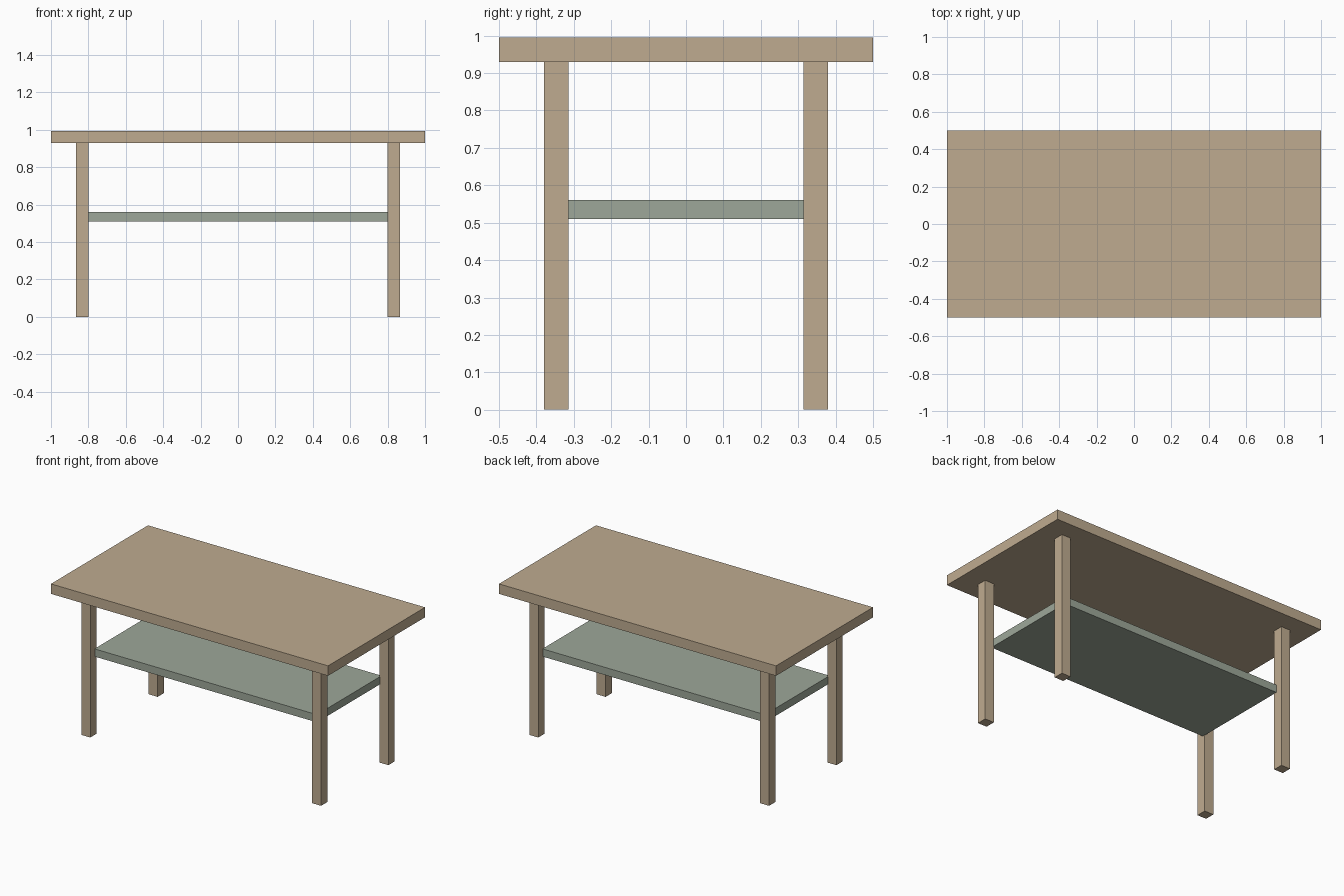
import bpy

if "Cube" in bpy.data.objects:
    bpy.data.objects.remove(bpy.data.objects["Cube"])


def material(name, color):
    mat = bpy.data.materials.new(name)
    mat.diffuse_color = color
    mat.use_nodes = True
    mat.node_tree.nodes["Principled BSDF"].inputs["Base Color"].default_value = mat.diffuse_color
    return mat


def box(name, lo, hi, mat):
    """Axis-aligned box between two opposite corners."""
    center = [(a + b) / 2 for a, b in zip(lo, hi)]
    bpy.ops.mesh.primitive_cube_add(size=1, location=center)
    obj = bpy.context.object
    obj.name = name
    obj.scale = [b - a for a, b in zip(lo, hi)]
    bpy.ops.object.transform_apply(location=False, rotation=False, scale=True)
    obj.data.materials.append(mat)
    return obj


wood = material("tan_wood", (0.52, 0.41, 0.28, 1))
green = material("sage_green", (0.34, 0.39, 0.32, 1))

TOP_Z, UNDER_Z = 0.995, 0.93
LEG = 0.065

# Table top
box("table_top", (-1, -0.5, UNDER_Z), (1, 0.5, TOP_Z), wood)

# Four square legs
for x, side in ((-0.833, "left"), (0.833, "right")):
    for y, end in ((-0.347, "front"), (0.347, "back")):
        box(f"{end}_{side}_leg",
            (x - LEG / 2, y - LEG / 2, 0),
            (x + LEG / 2, y + LEG / 2, UNDER_Z), wood)

# Shelf held between the legs
box("shelf", (-0.803, -0.333, 0.51), (0.803, 0.333, 0.56), green)
